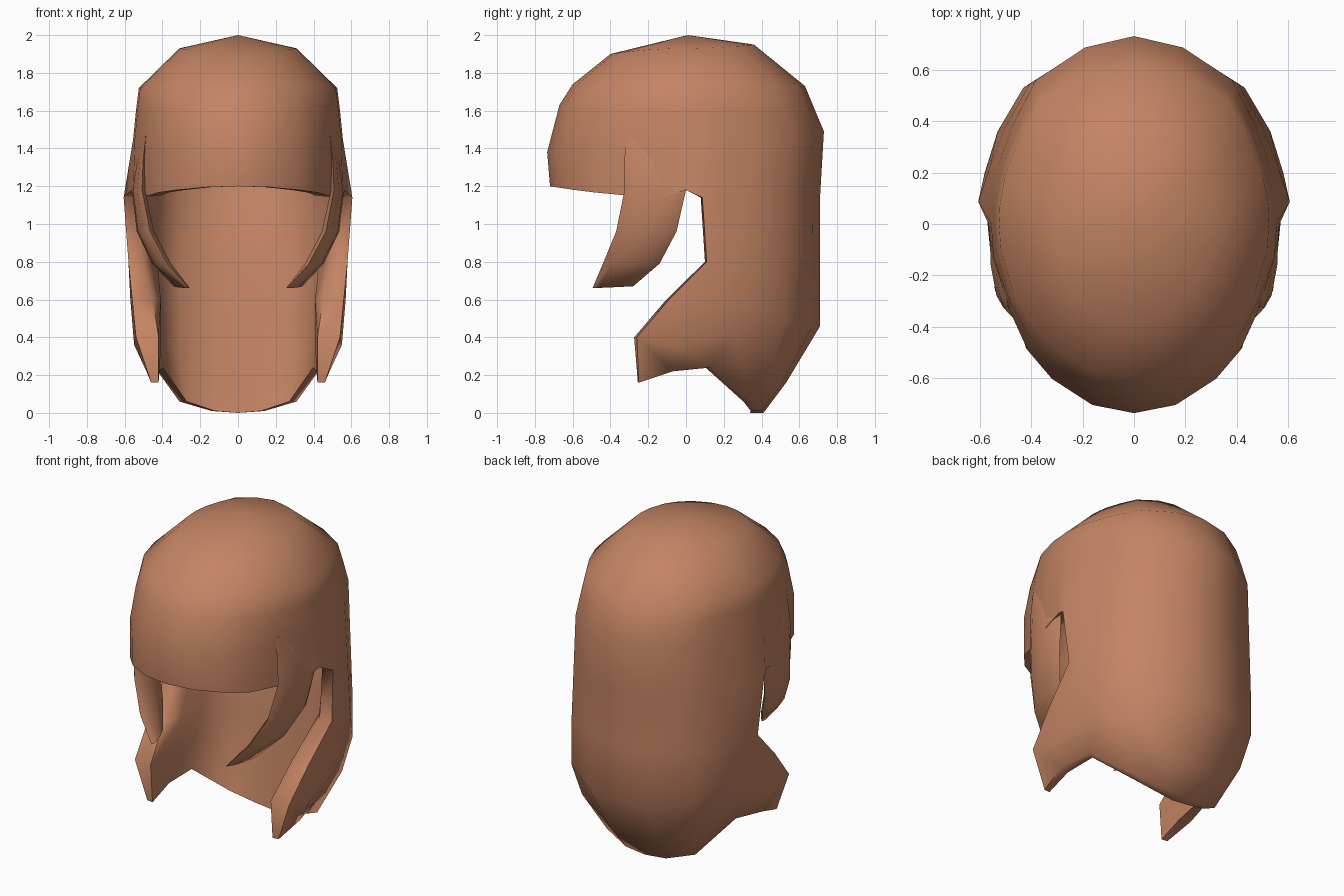
import bpy, bmesh, math
from mathutils import Vector

if "Cube" in bpy.data.objects:
    bpy.data.objects.remove(bpy.data.objects["Cube"])

hair = bpy.data.materials.new("copper_brown_hair")
hair.diffuse_color = (0.55, 0.23, 0.125, 1)
hair.use_nodes = True
hair.node_tree.nodes["Principled BSDF"].inputs["Base Color"].default_value = hair.diffuse_color


def finish(bm, name):
    """Mirror the half mesh, fix normals and shade smooth."""
    bmesh.ops.mirror(bm, geom=bm.verts[:] + bm.edges[:] + bm.faces[:],
                     axis='X', merge_dist=0.001)
    bmesh.ops.recalc_face_normals(bm, faces=bm.faces[:])
    me = bpy.data.meshes.new(name)
    bm.to_mesh(me)
    bm.free()
    me.materials.append(hair)
    ob = bpy.data.objects.new(name, me)
    bpy.context.collection.objects.link(ob)
    bpy.ops.object.select_all(action='DESELECT')
    ob.select_set(True)
    bpy.context.view_layer.objects.active = ob
    bpy.ops.object.shade_smooth_by_angle(angle=math.radians(65))
    return ob


# Cap rings: (front y, front z, back y, back z, half width, side z)
rings = [(0.40, 1.90, 0.36, 1.95, 0.31, 1.93),
         (0.60, 1.74, 0.63, 1.73, 0.525, 1.72),
         (0.67, 1.63, 0.68, 1.61, 0.54, 1.60),
         (0.735, 1.38, 0.73, 1.49, 0.555, 1.45),
         (0.72, 1.20, 0.71, 1.15, 0.565, 1.14)]
angles = [0, 17, 35, 48, 63, 80, 90, 97, 108, 122, 140, 160, 180]

# Long back hair: strands continuing below the cap, with the side sweep forward
strands = {
    97: [(.58, .11, .8), (.56, -.09, .6), (.54, -.26, .4), (.46, -.25, .16)],
    108: [(.58, .2, .8), (.57, .08, .6), (.55, -.06, .36), (.485, -.07, .22)],
    122: [(.53, .36, .8), (.53, .31, .58), (.51, .24, .42), (.44, .13, .24)],
    140: [(.43, .53, .8), (.43, .53, .5), (.4, .47, .3), (.31, .35, .06)],
    160: [(.21, .67, .8), (.21, .67, .46), (.17, .51, .16), (.14, .4, .01)],
    180: [(0, .71, .8), (0, .71, .46), (0, .53, .16), (0, .41, 0)]}
# Thickness of each strand at the cap edge and at its own points
thick = {97: [.07, .08, .11, .12, .04], 108: [.09, .13, .17, .15, .07],
         122: [.1, .12, .13, .1, .05], 140: [.14, .18, .2, .14, .06],
         160: [.18, .25, .3, .16, .06], 180: [.2, .27, .32, .17, .07]}


def column(deg):
    """Outer and inner points of one column, from crown to tip."""
    a = math.radians(deg)
    s, c = math.sin(a), math.cos(a)
    if deg in (0, 180):
        s = 0.0
    n = Vector((s, -c, 0))
    out, inn = [], []
    for i, (fy, fz, by, bz, w, sz) in enumerate(rings):
        if i == 4 and deg > 90:
            w = 0.61 if deg < 100 else 0.59
        if i == 4 and deg == 90:
            sz = 1.18                      # top of the ear gap
        if deg == 63:
            w *= (1, 1, 1, .98, .93)[i]    # fringe tucks inside the side lock
        if deg == 140:
            w *= 1.07
        y, z = (fy, fz) if c > 0 else (by, bz)
        p = Vector((w * s, -y * c, sz + (z - sz) * c * c))
        t = thick[deg][0] if i == 4 and deg in thick else 0.07
        out.append(p)
        inn.append(p - n * t - Vector((0, 0, 0.06 if i < 3 else 0)))
    for p, t in zip(strands.get(deg, []), thick.get(deg, [0])[1:]):
        out.append(Vector(p))
        inn.append(out[-1] - n * t)
    return out, inn


# Main hair shell: cap, fringe and back hair in one thick skin
bm = bmesh.new()
twin = {}
crown_out = bm.verts.new((0, 0.01, 2.0))
crown_in = bm.verts.new((0, 0.01, 1.92))
outer = []
for d in angles:
    o, n = column(d)
    outer.append([crown_out] + [bm.verts.new(p) for p in o])
    twin.update(zip(outer[-1], [crown_in] + [bm.verts.new(p) for p in n]))
skin = []
for a, b in zip(outer, outer[1:]):
    for r in range(min(len(a), len(b)) - 1):
        quad = [a[r], a[r + 1], b[r + 1], b[r]]
        if r == 0:
            quad.pop()
        skin.append(bm.faces.new(quad))
rim = [e for e in bm.edges if e.is_boundary
       and any(abs(v.co.x) > 1e-4 for v in e.verts)]
for f in skin:
    bm.faces.new([twin[v] for v in reversed(f.verts)])
for e in rim:
    a, b = e.verts
    bm.faces.new((a, b, twin[b], twin[a]))
finish(bm, "hair_shell")

# Front side locks: lens-shaped sections (z, front y, back y, front x, back x, half thickness)
sections = [(1.47, -.322, -.27, .488, .495, .003),
            (1.33, -.325, -.06, .503, .53, .018),
            (1.18, -.325, 0.0, .508, .545, .03),
            (0.96, -.37, -.05, .465, .515, .04),
            (0.79, -.44, -.14, .375, .435, .04),
            (0.66, -.495, -.28, .26, .335, .022)]
bm = bmesh.new()
loops = []
for z, yf, yb, xf, xb, t in sections:
    loop = []
    for k in range(8):
        a = k * math.pi / 4
        u = 0.5 + 0.5 * math.cos(a)
        loop.append(bm.verts.new((xf + (xb - xf) * u + t * math.sin(a),
                                  yf + (yb - yf) * u,
                                  z + (0.01 * u if z < 0.7 else 0))))
    loops.append(loop)
for a, b in zip(loops, loops[1:]):
    for k in range(8):
        j = (k + 1) % 8
        bm.faces.new((a[k], a[j], b[j], b[k]))
bm.faces.new(loops[0])
bm.faces.new(loops[-1])
finish(bm, "front_side_locks")
